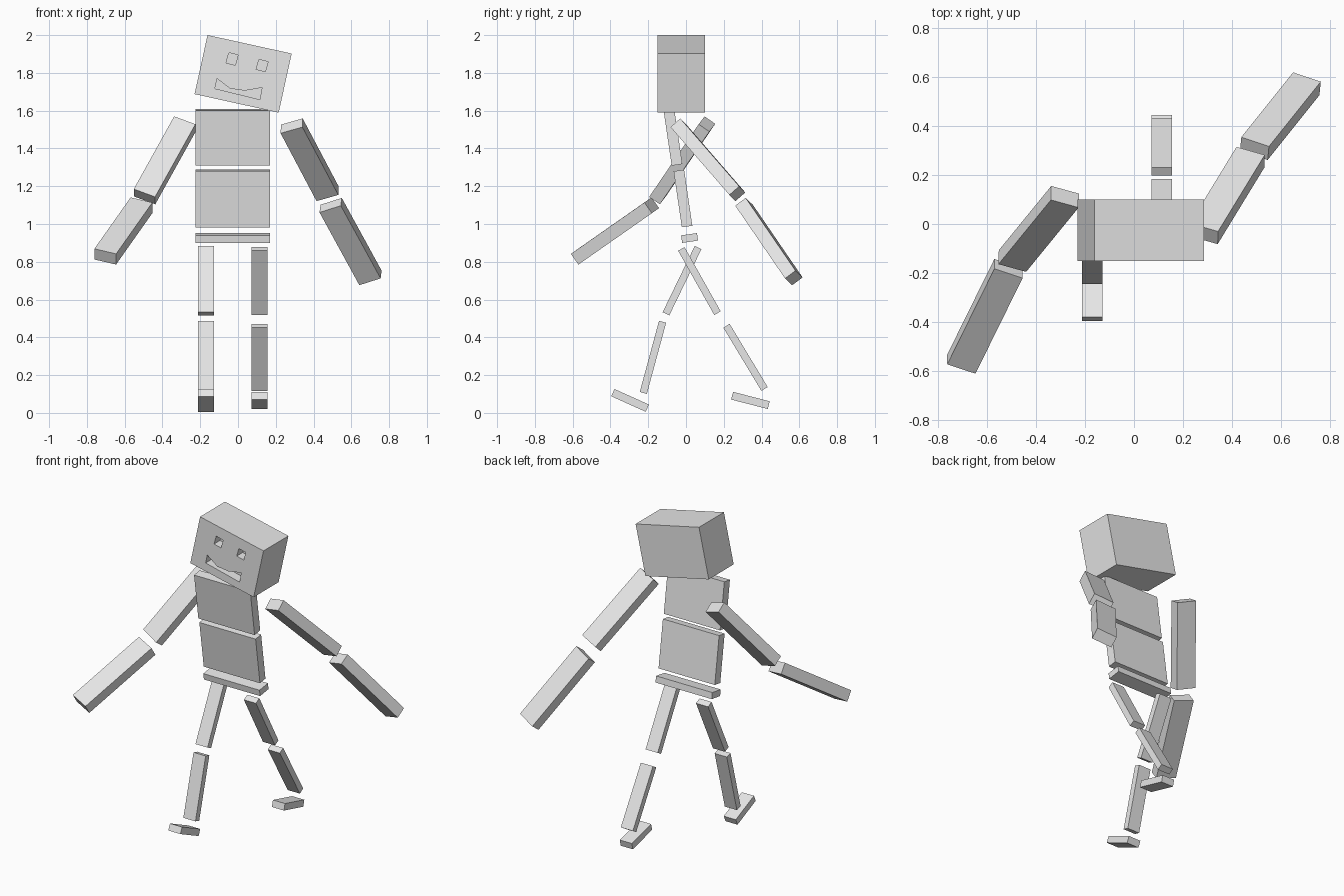
import bpy
import bmesh
from mathutils import Matrix, Vector

old = bpy.data.objects.get("Cube")
if old:
    bpy.data.objects.remove(old)

# One plain grey for the whole figure
grey = bpy.data.materials.new("light_grey")
grey.use_nodes = True
colour = (0.8, 0.8, 0.8, 1)
grey.diffuse_color = colour
grey.node_tree.nodes["Principled BSDF"].inputs["Base Color"].default_value = colour


def add_object(name, bm):
    mesh = bpy.data.meshes.new(name)
    bmesh.ops.recalc_face_normals(bm, faces=bm.faces)
    bm.to_mesh(mesh)
    bm.free()
    mesh.materials.append(grey)
    obj = bpy.data.objects.new(name, mesh)
    bpy.context.scene.collection.objects.link(obj)
    return obj


def block(name, centre, size, long_axis, side_axis=(1, 0, 0)):
    """Box of (width, thickness, length), length along long_axis."""
    z = Vector(long_axis).normalized()
    x = Vector(side_axis)
    x = (x - z * x.dot(z)).normalized()
    y = z.cross(x)
    turn = Matrix((x, y, z)).transposed().to_4x4()
    bm = bmesh.new()
    bmesh.ops.create_cube(bm, size=1)
    bmesh.ops.transform(bm, verts=bm.verts,
                        matrix=Matrix.Translation(centre) @ turn @ Matrix.Diagonal((*size, 1)))
    return add_object(name, bm)


def pocket(target, name, outline, front=-0.15, depth=0.06):
    """Cut a recess of the given x-z outline into the front of target."""
    bm = bmesh.new()
    face = bm.faces.new([bm.verts.new((x, front - 0.05, z)) for x, z in outline])
    ext = bmesh.ops.extrude_face_region(bm, geom=[face])
    verts = [v for v in ext["geom"] if isinstance(v, bmesh.types.BMVert)]
    bmesh.ops.translate(bm, verts=verts, vec=(0, depth + 0.05, 0))
    cutter = add_object(name, bm)
    cutter.hide_render = True
    cutter.hide_set(True)
    cutter.display_type = 'WIRE'
    mod = target.modifiers.new(name, 'BOOLEAN')
    mod.object = cutter
    mod.operation = 'DIFFERENCE'
    mod.solver = 'EXACT'
    # Bake the cut, then drop the cutter
    bpy.context.view_layer.update()
    graph = bpy.context.evaluated_depsgraph_get()
    target_mesh = bpy.data.meshes.new_from_object(target.evaluated_get(graph))
    target.modifiers.clear()
    target.data = target_mesh
    bpy.data.objects.remove(cutter)


# Tilted head with recessed eyes and mouth
head = block("head", (0.027, -0.025, 1.795), (0.456, 0.25, 0.32), (0.22, 0, 1), (1, 0, -0.22))
pocket(head, "right_eye", [(-0.048, 1.907), (0, 1.895), (-0.014, 1.841), (-0.063, 1.853)])
pocket(head, "left_eye", [(0.111, 1.871), (0.159, 1.859), (0.145, 1.807), (0.096, 1.819)])
pocket(head, "mouth", [(-0.111, 1.77), (-0.042, 1.717), (0.037, 1.706),
                       (0.127, 1.722), (0.116, 1.659), (-0.122, 1.717)])

# Leaning torso in three slabs
lean = (0, -0.147, 1)
block("chest", (-0.028, -0.069, 1.459), (0.395, 0.057, 0.295), lean)
block("belly", (-0.028, -0.016, 1.135), (0.395, 0.056, 0.3), lean)
block("pelvis", (-0.028, 0.019, 0.926), (0.395, 0.085, 0.04), lean)

# Arms: centre, direction, sideways direction
ARM = (0.124, 0.069, 0.512)
for name, centre, along, side in (
    ("left_upper_arm", (0.379, 0.116, 1.34), (36, 59, -68), (22, -6, 6)),
    ("left_forearm", (0.596, 0.439, 0.907), (40, 50, -73), (21, -8, 8)),
    ("right_upper_arm", (-0.388, -0.02, 1.337), (-40, -49, -72), (21, -6, -8)),
    ("right_forearm", (-0.607, -0.376, 0.963), (-36, -73, -51), (22, -7, -5)),
):
    block(name, centre, ARM, along, side)

# Striding legs: x position, then y, z and slope (y per unit of z) of each part
LEG = (0.085, 0.039, 0.39)
FOOT = (0.085, 0.042, 0.2)
for side, x, thigh, shin, foot in (
    ("right", -0.17, (-0.021, 0.7, 0.485), (-0.175, 0.294, 0.271), (-0.296, 0.066, -0.45)),
    ("left", 0.113, (0.071, 0.698, -0.5625), (0.315, 0.294, -0.603), (0.341, 0.066, -0.257)),
):
    for part, (y, z, slope) in (("thigh", thigh), ("shin", shin)):
        block(f"{side}_{part}", (x, y, z), LEG, (0, slope, 1))
    y, z, slope = foot
    block(f"{side}_foot", (x, y, z), FOOT, (0, 1, slope))
